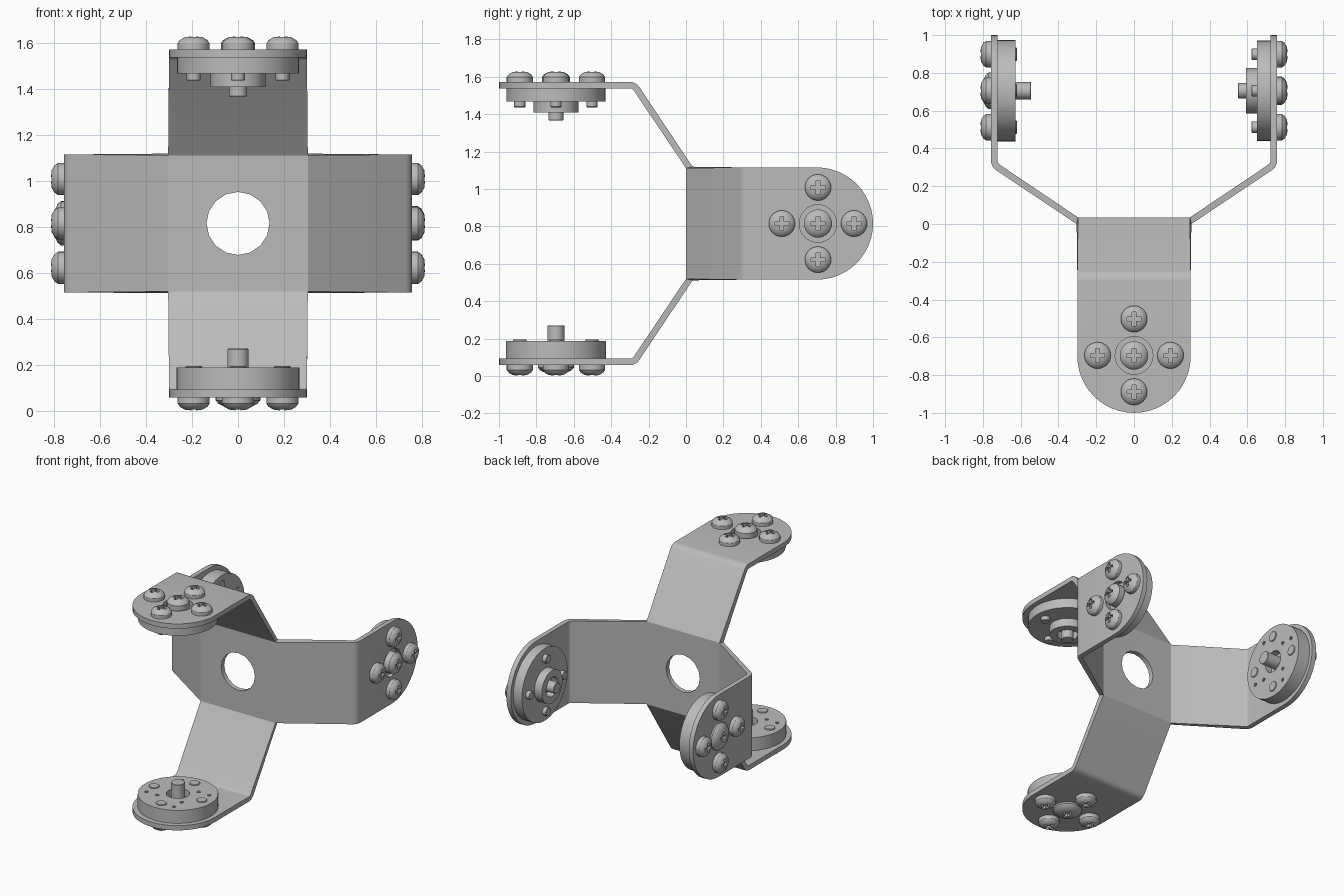
import bpy, bmesh, math
from mathutils import Matrix, Vector

if "Cube" in bpy.data.objects:
    bpy.data.objects.remove(bpy.data.objects["Cube"])

S = 0.30          # half width of plate and arms
REACH = 0.74      # arm pads' distance from the centre
THICK = 0.035
FACE = REACH + THICK / 2
CENTRE = Vector((0, THICK / 2, 0.815))
PITCH = 0.193     # screw spacing from the pad hub

metal = bpy.data.materials.new("brushed grey metal")
metal.use_nodes = True
GREY = (0.5, 0.5, 0.5, 1)
metal.diffuse_color = GREY
metal.node_tree.nodes["Principled BSDF"].inputs["Base Color"].default_value = GREY


def finish(bm, name):
    bmesh.ops.remove_doubles(bm, verts=bm.verts, dist=1e-4)
    bmesh.ops.recalc_face_normals(bm, faces=bm.faces)
    mesh = bpy.data.meshes.new(name)
    bm.to_mesh(mesh)
    bm.free()
    mesh.materials.append(metal)
    ob = bpy.data.objects.new(name, mesh)
    bpy.context.collection.objects.link(ob)
    return ob


def select(ob):
    bpy.ops.object.select_all(action='DESELECT')
    ob.select_set(True)
    bpy.context.view_layer.objects.active = ob


def smooth(ob):
    select(ob)
    bpy.ops.object.shade_smooth_by_angle(angle=math.radians(30))


def ring(r, n, cx=0, cy=0):
    return [(cx + r * math.cos(math.tau * i / n), cy + r * math.sin(math.tau * i / n))
            for i in range(n)]


def lathe(name, profile, steps=32):
    bm = bmesh.new()
    vs = [bm.verts.new((r, 0, z)) for r, z in profile]
    es = [bm.edges.new(p) for p in zip(vs, vs[1:])]
    bmesh.ops.spin(bm, geom=vs + es, cent=(0, 0, 0), axis=(0, 0, 1), dvec=(0, 0, 0),
                   angle=math.tau, steps=steps)
    return finish(bm, name)


def cut(ob, outlines, z0, z1):
    """Cut prisms with the given outlines out of an object."""
    bm = bmesh.new()
    for pts in outlines:
        low = [bm.verts.new((x, y, z0)) for x, y in pts]
        top = [bm.verts.new((x, y, z1)) for x, y in pts]
        bm.faces.new(low)
        bm.faces.new(top)
        for i in range(len(pts)):
            bm.faces.new((low[i - 1], low[i], top[i], top[i - 1]))
    cutter = finish(bm, "cutter")
    cutter.hide_render = True
    mod = ob.modifiers.new("cut", 'BOOLEAN')
    mod.operation, mod.solver, mod.object = 'DIFFERENCE', 'EXACT', cutter
    select(ob)
    bpy.ops.object.modifier_apply(modifier=mod.name)
    bpy.data.objects.remove(cutter)


def fill(bm, loops, place, normal):
    """Fill an outline, with holes, after placing its points in space."""
    edges = []
    for pts in loops:
        vs = [bm.verts.new(place(*p)) for p in pts]
        edges += [bm.edges.new((vs[i - 1], vs[i])) for i in range(len(vs))]
    bmesh.ops.triangle_fill(bm, use_beauty=True, edges=edges, normal=normal)


def frame(out, depth):
    """Arm frame: x across the arm, y along its pad, z outward."""
    out, depth = Vector(out), Vector(depth)
    m = Matrix((depth.cross(out), depth, out)).transposed().to_4x4()
    m.translation = CENTRE
    return m


# Arms: name, frame, pad end, hub position, kind of hub
arms = [
    ("top", frame((0, 0, 1), (0, -1, 0)), 1.0175, 0.713, "open"),
    ("bottom", frame((0, 0, -1), (0, -1, 0)), 1.0175, 0.713, "thick"),
    ("left", frame((1, 0, 0), (0, 1, 0)), 0.9825, 0.688, "open"),
    ("right", frame((-1, 0, 0), (0, 1, 0)), 0.9825, 0.688, "thick"),
]

# Bent sheet bracket: centre plate, sloped arms and rounded pads
bm = bmesh.new()
square = [(-S, -S), (S, -S), (S, S), (-S, S)]
fill(bm, [square, ring(0.137, 16)],
     lambda x, z: CENTRE + Vector((x, 0, z)), (0, -1, 0))
start, corner = Vector((S, 0)), Vector((REACH, 0.295))
before = corner + (start - corner).normalized() * 0.025
after = corner + Vector((0, 0.025))
bend = [before * (1 - t) ** 2 + corner * 2 * t * (1 - t) + after * t * t
        for t in (0, 0.25, 0.5, 0.75, 1)]
for name, m, end, hub, kind in arms:
    rows = [[bm.verts.new(m @ Vector((w, h, d))) for w in (-S, S)]
            for d, h in [start] + bend]
    for a, b in zip(rows, rows[1:]):
        bm.faces.new((a[0], a[1], b[1], b[0]))
    outline = [(-S, after.y), (S, after.y)]
    outline += [(S * math.cos(math.pi * i / 24), end - S + S * math.sin(math.pi * i / 24))
                for i in range(25)]
    loops = [outline] + ([ring(0.1, 32, 0, hub)] if kind == "open" else [])
    fill(bm, loops, lambda w, h: m @ Vector((w, h, REACH)), m.to_3x3().col[2])
bracket = finish(bm, "bracket")
solid = bracket.modifiers.new("thickness", 'SOLIDIFY')
solid.thickness, solid.offset, solid.use_even_offset = THICK, 0, True
select(bracket)
bpy.ops.object.modifier_apply(modifier=solid.name)
smooth(bracket)

# Cross-slotted screw heads, with z = 0 on the pad's outer face
cross = []
for k in range(4):
    c, s = (1, 0, -1, 0)[k], (0, 1, 0, -1)[k]
    cross += [(x * c - y * s, x * s + y * c)
              for x, y in ((0.037, -0.01), (0.037, 0.01), (0.01, 0.01))]


def screw(name, radius, base, height, rim):
    dome = height - rim
    ob = lathe(name, [(0, base), (radius, base), (radius, rim),
                      (radius * 0.86, rim + dome * 0.45),
                      (radius * 0.55, rim + dome * 0.85), (0, height)])
    cut(ob, [cross], height - 0.025, height + 0.05)
    return ob


small = screw("pad_screw", 0.07, -0.01, 0.0575, 0.025)
centre = {"open": screw("hub_screw", 0.075, -0.04, 0.0575, 0.025),
          "thick": screw("wide_hub_screw", 0.097, -0.01, 0.047, 0.012)}

# Inner discs, with a hollow hub or a recess around the shaft
disc = {
    "open": lathe("hub_disc", [(0, -0.034), (0.265, -0.034), (0.265, -0.105), (0.12, -0.105),
                               (0.12, -0.165), (0.07, -0.165), (0.07, -0.11), (0, -0.11)], 48),
    "thick": lathe("thick_disc", [(0, -0.034), (0.268, -0.034), (0.268, -0.13),
                                  (0.078, -0.13), (0.078, -0.08), (0, -0.08)], 48),
}
holes = []
for k in range(4):
    a = math.pi / 4 + k * math.pi / 2
    for r, turn in ((0.14, 0), (0.21, 0.3)):
        holes.append(ring(0.013, 10, r * math.cos(a + turn), r * math.sin(a + turn)))
cut(disc["thick"], holes, -0.2, -0.1)


def pin(name, radius, tip):
    return lathe(name, [(0, -0.07), (radius, -0.07), (radius, tip + 0.003),
                        (radius - 0.003, tip), (0, tip)], 24)


shaft = {"open": pin("shaft", 0.04, -0.206), "thick": pin("thick_shaft", 0.046, -0.213)}
tips = {"open": pin("screw_tip", 0.03, -0.136), "thick": pin("flush_screw_tip", 0.036, -0.137)}

masters = [small] + [ob for d in (centre, disc, shaft, tips) for ob in d.values()]
for ob in masters:
    smooth(ob)


def put(master, name, m, x, y):
    ob = bpy.data.objects.new(name, master.data)
    ob.matrix_world = m @ Matrix.Translation((x, y, FACE))
    bpy.context.collection.objects.link(ob)


# Hardware on every pad
for name, m, end, hub, kind in arms:
    for label, part in (("hub_screw", centre), ("disc", disc), ("shaft", shaft)):
        put(part[kind], f"{name}_{label}", m, 0, hub)
    for k, (x, y) in enumerate(ring(PITCH, 4, 0, hub)):
        put(small, f"{name}_pad_screw_{k + 1}", m, x, y)
        put(tips[kind], f"{name}_screw_tip_{k + 1}", m, x, y)

for ob in masters:
    bpy.data.objects.remove(ob)
